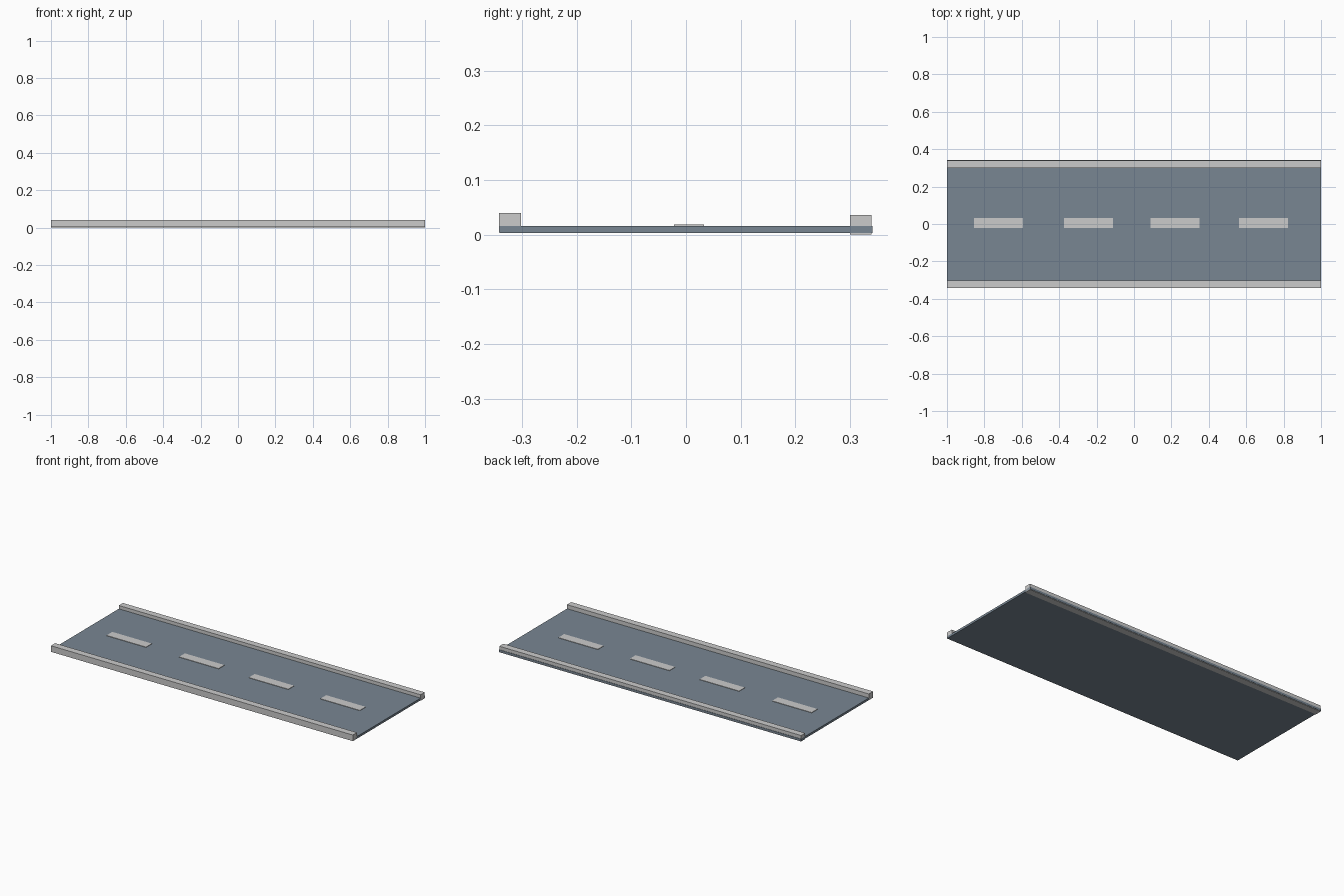
import bpy
import bmesh
from mathutils import Vector

if "Cube" in bpy.data.objects:
    bpy.data.objects.remove(bpy.data.objects["Cube"])


def material(name, color):
    mat = bpy.data.materials.new(name)
    mat.diffuse_color = color
    mat.use_nodes = True
    mat.node_tree.nodes["Principled BSDF"].inputs["Base Color"].default_value = mat.diffuse_color
    return mat


def box(name, lo, hi, mat=None):
    lo, hi = Vector(lo), Vector(hi)
    bm = bmesh.new()
    bmesh.ops.create_cube(bm, size=1)
    bmesh.ops.scale(bm, vec=hi - lo, verts=bm.verts)
    mesh = bpy.data.meshes.new(name)
    bm.to_mesh(mesh)
    bm.free()
    obj = bpy.data.objects.new(name, mesh)
    obj.location = (lo + hi) / 2
    bpy.context.collection.objects.link(obj)
    if mat:
        mesh.materials.append(mat)
    return obj


asphalt = material("asphalt", (0.19, 0.24, 0.29, 1))
paint = material("paint", (0.75, 0.78, 0.77, 1))

# Road slab
box("road_surface", (-1, -0.341, 0.003), (1, 0.341, 0.016), asphalt)

# Kerbs along both edges, set at slightly different heights
box("front_kerb", (-1, -0.342, 0.004), (1, -0.302, 0.040))
box("back_kerb", (-1, 0.300, 0.0), (1, 0.339, 0.036))

# Dashed centre line
for i, x in enumerate((-0.725, -0.244, 0.218, 0.692)):
    box(f"lane_dash_{i + 1}", (x - 0.131, -0.022, 0.010), (x + 0.131, 0.033, 0.0185), paint)
